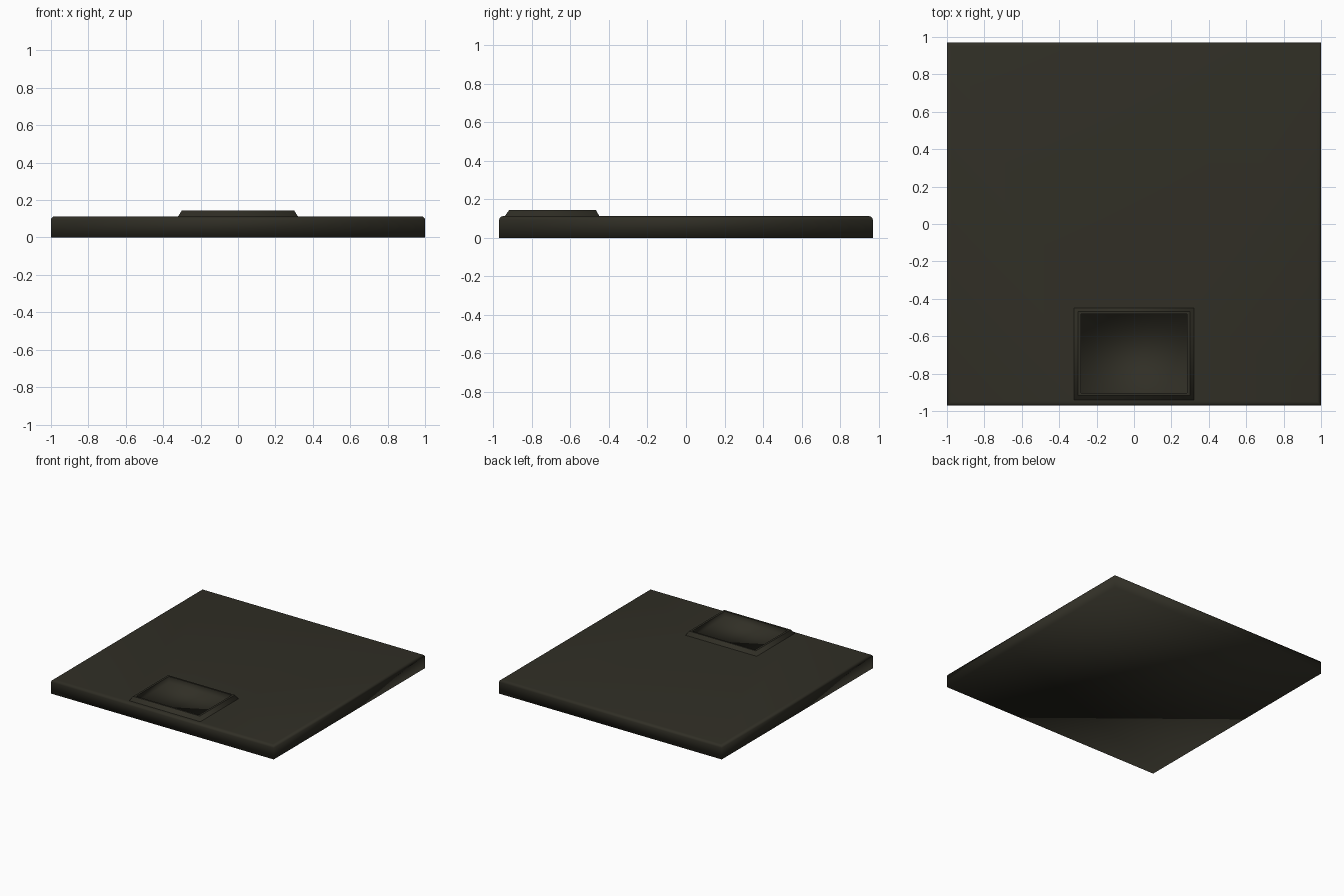
import bpy, bmesh, math

if "Cube" in bpy.data.objects:
    bpy.data.objects.remove(bpy.data.objects["Cube"])

mat = bpy.data.materials.new("dark_olive")
mat.diffuse_color = (0.030, 0.028, 0.019, 1)
mat.use_nodes = True
mat.node_tree.nodes["Principled BSDF"].inputs["Base Color"].default_value = mat.diffuse_color


def rect(bm, x, y0, y1, z):
    """One rectangular loop of four vertices at height z."""
    return [bm.verts.new(p) for p in ((-x, y0, z), (x, y0, z), (x, y1, z), (-x, y1, z))]


# Slab profile: straight sides, then a rounded top edge
W, D, H, R = 1.0, 0.97, 0.113, 0.02
sections = [(W, -D, D, 0)]
for i in range(5):
    a = math.radians(90 * i / 4)
    o = R * (1 - math.cos(a))
    sections.append((W - o, -D + o, D - o, H - R + R * math.sin(a)))
rim_start = len(sections)

# Raised sloping rim around a sunken pocket
sections += [
    (0.32, -0.94, -0.45, H),         # rim foot
    (0.30, -0.918, -0.468, 0.145),   # rim top, outer
    (0.283, -0.903, -0.482, 0.145),  # rim top, inner
    (0.283, -0.903, -0.482, 0.095),  # pocket floor
]

bm = bmesh.new()
loops = [rect(bm, *s) for s in sections]
for a, b in zip(loops, loops[1:]):
    for i in range(4):
        j = (i + 1) % 4
        bm.faces.new((a[i], a[j], b[j], b[i]))
bm.faces.new(loops[0][::-1])
bm.faces.new(loops[-1])
bmesh.ops.recalc_face_normals(bm, faces=bm.faces[:])

# Smooth everywhere, crisp only along the rim's edges
for f in bm.faces:
    f.smooth = True
for loop in loops[rim_start:rim_start + 3]:
    for i in range(4):
        bm.edges.get((loop[i], loop[(i + 1) % 4])).smooth = False

mesh = bpy.data.meshes.new("slab_with_pocket")
bm.to_mesh(mesh)
bm.free()
mesh.materials.append(mat)
bpy.context.collection.objects.link(bpy.data.objects.new("slab_with_pocket", mesh))
